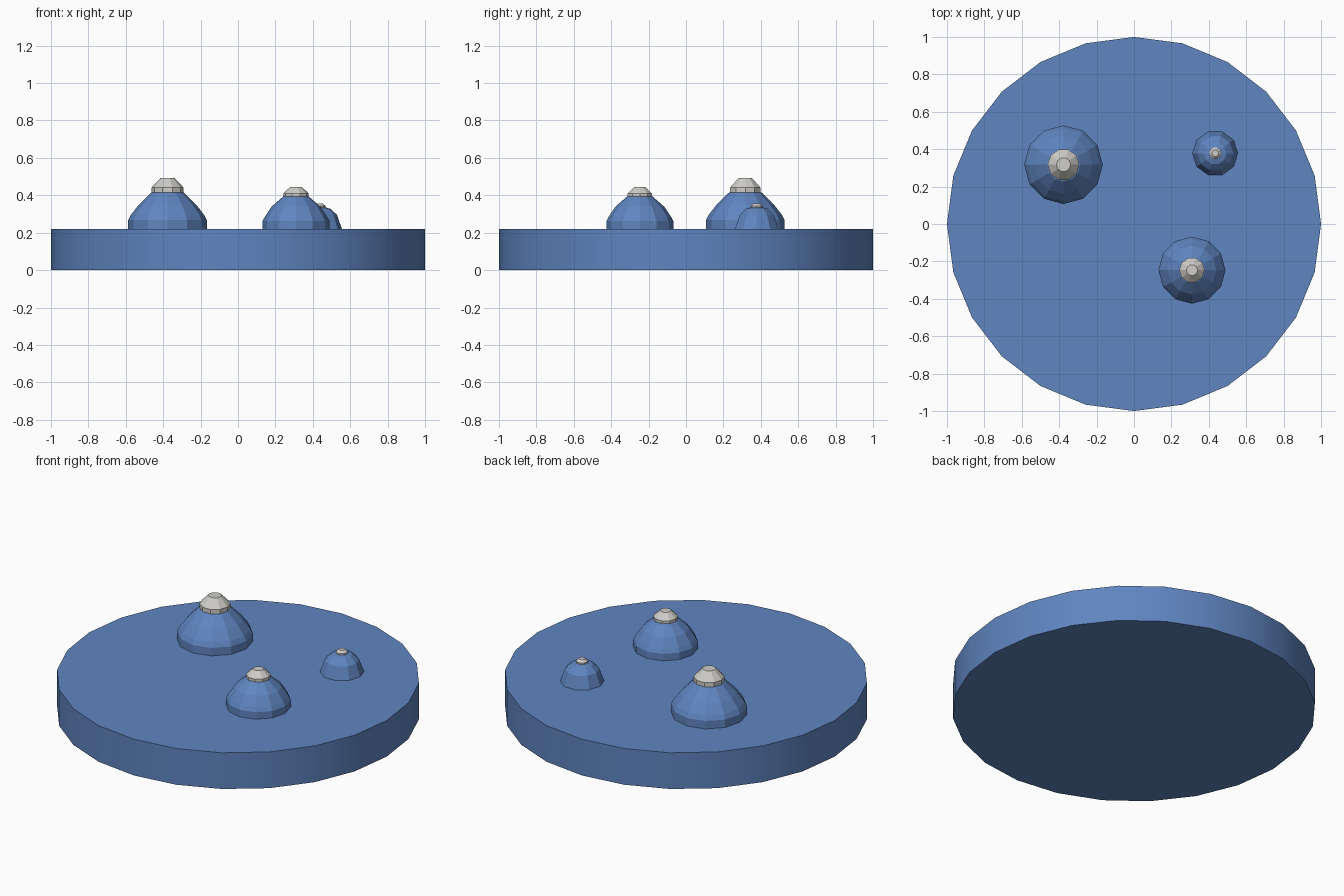
import bpy, bmesh, math

cube = bpy.data.objects.get("Cube")
if cube:
    bpy.data.objects.remove(cube, do_unlink=True)


def material(name, rgb):
    m = bpy.data.materials.new(name)
    m.use_nodes = True
    m.diffuse_color = (*rgb, 1)
    m.node_tree.nodes["Principled BSDF"].inputs["Base Color"].default_value = (*rgb, 1)
    return m


blue = material("blue", (0.115, 0.235, 0.53))
grey = material("light grey", (0.62, 0.61, 0.58))


def lathe(name, profile, sides, mat, centre=(0, 0)):
    """Closed turned solid from (radius, height) points, bottom to top."""
    bm = bmesh.new()
    rings = []
    for r, z in profile:
        rings.append([bm.verts.new((r * math.cos(2 * math.pi * i / sides),
                                    r * math.sin(2 * math.pi * i / sides), z))
                      for i in range(sides)])
    for a, b in zip(rings, rings[1:]):
        for i in range(sides):
            j = (i + 1) % sides
            bm.faces.new((a[i], a[j], b[j], b[i]))
    bm.faces.new(rings[0][::-1])
    bm.faces.new(rings[-1])
    mesh = bpy.data.meshes.new(name)
    bm.to_mesh(mesh)
    bm.free()
    mesh.materials.append(mat)
    ob = bpy.data.objects.new(name, mesh)
    ob.location = (*centre, 0)
    bpy.context.collection.objects.link(ob)
    return ob


# Round base, smooth around the rim
base = lathe("base_disc", [(1, 0), (1, 0.22)], 24, blue)
bpy.ops.object.select_all(action='DESELECT')
base.select_set(True)
bpy.context.view_layer.objects.active = base
bpy.ops.object.shade_smooth_by_angle(angle=math.radians(30))

# Large dome and its cap
c = (-0.377, 0.317)
lathe("large_dome", [(0.21, 0.215), (0.21, 0.268), (0.196, 0.295), (0.155, 0.348),
                     (0.09, 0.413), (0.04, 0.43)], 12, blue, c)
lathe("large_cap", [(0.085, 0.415), (0.085, 0.442), (0.038, 0.492)], 10, grey, c)

# Medium dome and its cap
c = (0.31, -0.247)
lathe("medium_dome", [(0.179, 0.215), (0.179, 0.262), (0.167, 0.285), (0.13, 0.34),
                      (0.07, 0.392), (0.03, 0.405)], 12, blue, c)
lathe("medium_cap", [(0.068, 0.392), (0.068, 0.41), (0.03, 0.445)], 10, grey, c)

# Small stepped dome and its cap
c = (0.434, 0.378)
lathe("small_dome", [(0.123, 0.215), (0.096, 0.294), (0.085, 0.305), (0.06, 0.328),
                     (0.025, 0.338)], 10, blue, c)
lathe("small_cap", [(0.033, 0.333), (0.033, 0.344), (0.018, 0.357)], 10, grey, c)
